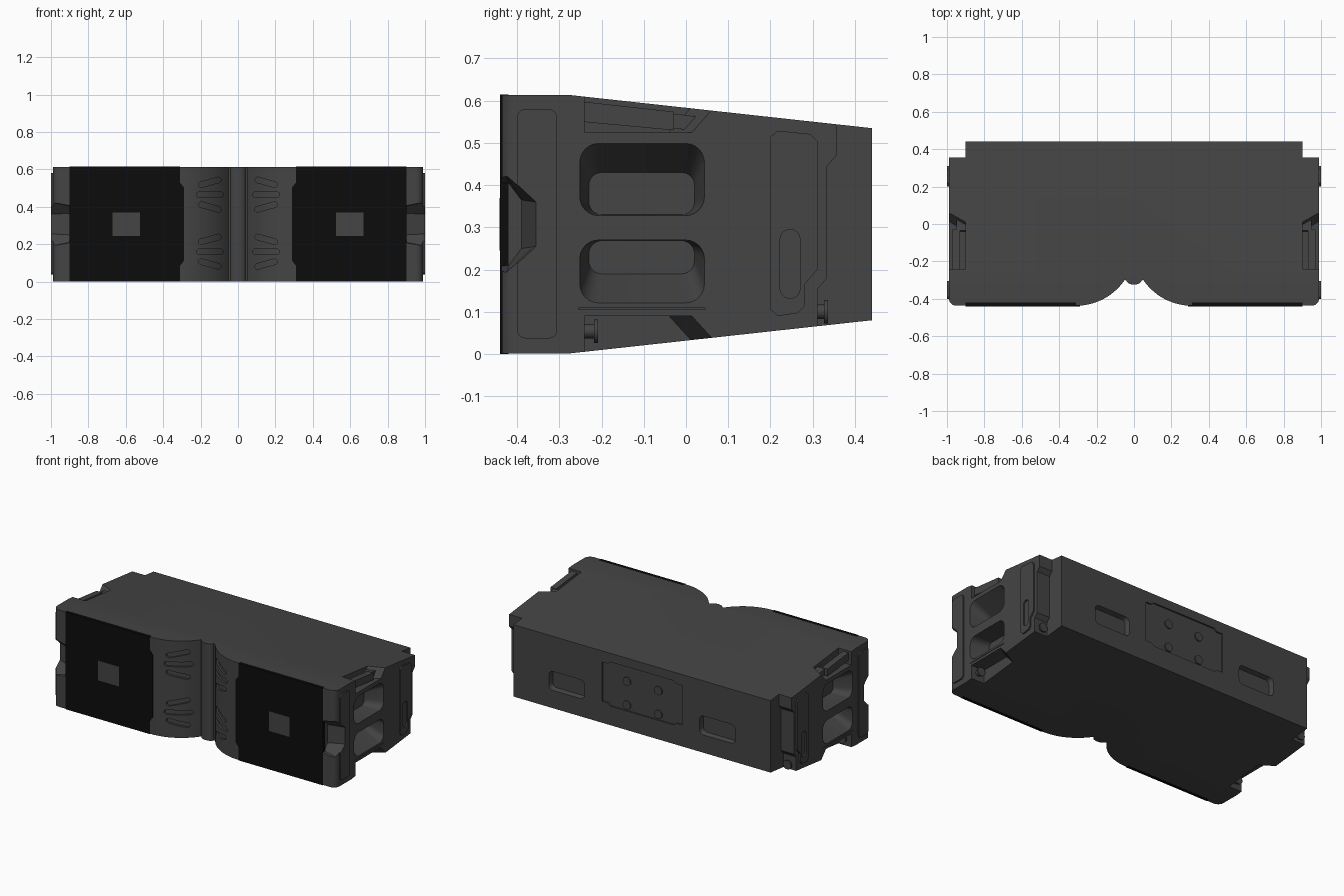
import bpy, bmesh, math
from math import sin, cos, pi, radians

if "Cube" in bpy.data.objects:
    bpy.data.objects.remove(bpy.data.objects["Cube"])


def material(name, v):
    m = bpy.data.materials.new(name)
    m.diffuse_color = (v, v, v, 1)
    m.use_nodes = True
    m.node_tree.nodes["Principled BSDF"].inputs["Base Color"].default_value = m.diffuse_color
    return m


GREY = material("dark_grey", 0.058)
BLACK = material("black", 0.0035)
ORDER = {'x': lambda u, v, w: (w, u, v), 'y': lambda u, v, w: (u, w, v), 'z': lambda u, v, w: (u, v, w)}


def loft(name, a, b, lo, hi, axis, mat=GREY):
    """Solid between outline a at lo and outline b at hi along an axis."""
    bm = bmesh.new()
    f = ORDER[axis]
    va = [bm.verts.new(f(u, v, lo)) for u, v in a]
    vb = [bm.verts.new(f(u, v, hi)) for u, v in b]
    n = len(a)
    bm.faces.new(va)
    bm.faces.new(vb)
    for i in range(n):
        j = (i + 1) % n
        bm.faces.new((va[i], va[j], vb[j], vb[i]))
    bmesh.ops.recalc_face_normals(bm, faces=bm.faces)
    me = bpy.data.meshes.new(name)
    bm.to_mesh(me)
    bm.free()
    me.materials.append(mat)
    ob = bpy.data.objects.new(name, me)
    bpy.context.collection.objects.link(ob)
    return ob


def prism(name, pts, lo, hi, axis, mat=GREY):
    return loft(name, pts, pts, lo, hi, axis, mat)


def rect(u0, v0, u1, v1):
    return [(u0, v0), (u1, v0), (u1, v1), (u0, v1)]


def rrect(u0, v0, u1, v1, r, n=6):
    """Rounded rectangle outline."""
    pts = []
    for k, (cu, cv) in enumerate([(u1 - r, v1 - r), (u0 + r, v1 - r), (u0 + r, v0 + r), (u1 - r, v0 + r)]):
        for i in range(n + 1):
            t = (k + i / n) * pi / 2
            pts.append((cu + r * cos(t), cv + r * sin(t)))
    return pts


def turn(pts, cu, cv, ang):
    c, s = cos(ang), sin(ang)
    return [(cu + u * c - v * s, cv + u * s + v * c) for u, v in pts]


def circle(cu, cv, r, n=20):
    return [(cu + r * cos(2 * pi * i / n), cv + r * sin(2 * pi * i / n)) for i in range(n)]


def apply(ob, mod):
    bpy.context.view_layer.objects.active = ob
    bpy.ops.object.modifier_apply(modifier=mod.name)


def cut(ob, tool, op='DIFFERENCE', keep=False):
    m = ob.modifiers.new("cut", 'BOOLEAN')
    m.operation, m.solver, m.object = op, 'EXACT', tool
    apply(ob, m)
    if not keep:
        bpy.data.objects.remove(tool)


def mirror(ob, bisect=False):
    m = ob.modifiers.new("mirror", 'MIRROR')
    m.use_bisect_axis[0] = bisect
    apply(ob, m)


# Body: right half, plan outline trimmed by the tapered side profile
R, CX, CY = 0.315, 0.31, -0.122


def cheek(r, a0, a1, n=14):
    return [(CX - r * sin(a0 + (a1 - a0) * i / n), CY - r * cos(a0 + (a1 - a0) * i / n)) for i in range(n + 1)]


plan = [(-0.1, 0.44), (0.99, 0.44)]
plan += [(0.95 + 0.04 * cos(t), -0.397 - 0.04 * sin(t)) for t in [i * pi / 12 for i in range(7)]]
plan += cheek(R, 0, radians(55.6))
plan += [(0.04 * cos(t), -0.302 - 0.022 * sin(t)) for t in [i * pi / 16 for i in range(9)]]
plan += [(-0.1, -0.324)]
body = prism("body", plan, -0.1, 0.8, 'z')
side = [(-0.6, 0.001), (-0.28, 0.001), (0.44, 0.08), (0.6, 0.098),
        (0.6, 0.517), (0.44, 0.535), (-0.28, 0.614), (-0.6, 0.614)]
cut(body, prism("taper", side, -0.3, 1.2, 'x'), 'INTERSECT')

# Stepped rear edge of the end module
cut(body, prism("rear_step", [(0.312, -0.1), (0.312, 0.155), (0.334, 0.18), (0.334, 0.445), (0.356, 0.47),
                              (0.356, 0.7), (0.6, 0.7), (0.6, -0.1)], 0.9, 1.1, 'x'))

# Grip pockets with sloped far walls
cut(body, loft("pocket", rrect(-0.23, 0.33, 0.02, 0.43, 0.03), rrect(-0.252, 0.328, 0.044, 0.5, 0.045), 0.87, 0.992, 'x'))
cut(body, loft("pocket", rrect(-0.23, 0.19, 0.02, 0.268, 0.03), rrect(-0.252, 0.12, 0.044, 0.27, 0.045), 0.87, 0.992, 'x'))
cut(body, prism("groove", rect(-0.255, 0.106, 0.045, 0.109), 0.984, 1.1, 'x'))

# Edge recesses above and below the grips
cut(body, loft("recess", [(-0.24, 0.525), (-0.04, 0.525), (0.16, 0.75), (-0.24, 0.75)],
               [(-0.24, 0.525), (0.02, 0.525), (0.22, 0.75), (-0.24, 0.75)], 0.9, 1.0, 'x'))
cut(body, loft("recess", [(-0.24, 0.09), (-0.04, 0.09), (0.06, -0.02), (-0.24, -0.02)],
               [(-0.24, 0.09), (0.02, 0.09), (0.12, -0.02), (-0.24, -0.02)], 0.9, 1.0, 'x'))

# Raised plates on the end
front_plate = prism("front_end_plate", rrect(-0.4, 0.037, -0.305, 0.58, 0.02), 0.98, 0.999, 'x')
rear_plate = prism("rear_end_plate", [(0.2, 0.515), (0.218, 0.529), (0.295, 0.521), (0.311, 0.505), (0.311, 0.2),
                                      (0.281, 0.165), (0.281, 0.113), (0.265, 0.097), (0.217, 0.09), (0.2, 0.105)],
                   0.98, 0.999, 'x')
cut(rear_plate, prism("slot", rrect(0.223, 0.132, 0.27, 0.295, 0.023), 0.99, 1.1, 'x'))

# Hexagonal corner notch, cut through body and plate
notch = loft("notch", [(-0.5, 0.41), (-0.42, 0.405), (-0.39, 0.365), (-0.39, 0.25), (-0.42, 0.21), (-0.5, 0.205)],
             [(-0.5, 0.435), (-0.425, 0.425), (-0.355, 0.36), (-0.355, 0.255), (-0.425, 0.19), (-0.5, 0.18)],
             0.9, 1.0, 'x')
cut(front_plate, notch, keep=True)
cut(body, notch)

# Fanned vent slots in the curved cheek, floored by an inset curved core
for zc in (0.465, 0.16):
    for dz, ang, half in ((0.066, -0.27, 0.062), (0, 0, 0.072), (-0.066, 0.27, 0.062)):
        cap = turn(rrect(-half, -0.015, half, 0.015, 0.0149, 4), 0.15, zc + dz, ang)
        cut(body, prism("vent", cap, -0.6, -0.25, 'y'))
vent_floor = prism("vent_floor", cheek(R - 0.012, radians(6), radians(52)) + [(0.07, -0.22), (0.277, -0.22)],
                   0.02, 0.6, 'z')

# Back: shallow centre panel and two finger slots
cut(body, prism("back_panel", [(-0.05, 0.2), (0.22, 0.2), (0.24, 0.215), (0.28, 0.215), (0.28, 0.465),
                               (0.24, 0.465), (0.22, 0.48), (-0.05, 0.48)], 0.43, 0.6, 'y'))
cut(body, loft("finger_slot", rrect(0.41, 0.2, 0.645, 0.305, 0.025), rrect(0.4, 0.19, 0.655, 0.315, 0.03),
               0.41, 0.45, 'y'))
mirror(body, True)

parts = [front_plate, rear_plate, vent_floor]
for i, z in enumerate((0.235, 0.385)):
    parts.append(prism(f"back_stud_{i}", circle(0.11, z, 0.027), 0.42, 0.438, 'y'))

# Latch bar and block in the upper recess
parts.append(prism("latch_bar", [(-0.245, 0.55), (-0.245, 0.598), (-0.03, 0.574), (-0.03, 0.53)], 0.93, 0.97, 'x'))
parts.append(prism("latch_block", [(-0.04, 0.536), (0.01, 0.53), (0.03, 0.562), (-0.035, 0.57)], 0.89, 0.95, 'x'))

# Flanged pins in the lower recess and at the rear corner
for tag, y, z in (("front", -0.245, 0.054), ("rear", 0.3, 0.1)):
    parts.append(prism(f"{tag}_pin", circle(0.943, z, 0.017), y, y + 0.03, 'y'))
    parts.append(prism(f"{tag}_pin_flange", circle(0.943, z, 0.028), y + 0.027, y + 0.036, 'y'))

# Black front panels with a grey centre plate
parts.append(prism("front_panel", [(0.902, 0), (0.902, 0.615), (0.31, 0.615), (0.31, 0.53), (0.29, 0.505),
                                   (0.29, 0.11), (0.31, 0.085), (0.31, 0)], -0.44, -0.42, 'y', BLACK))
parts.append(prism("front_panel_plate", rect(0.525, 0.245, 0.67, 0.37), -0.442, -0.436, 'y'))

for ob in parts:
    mirror(ob)

# Smooth curves, sharp edges
bpy.ops.object.select_all(action='DESELECT')
for ob in [body] + parts:
    ob.select_set(True)
bpy.context.view_layer.objects.active = body
bpy.ops.object.shade_smooth_by_angle(angle=radians(25))
